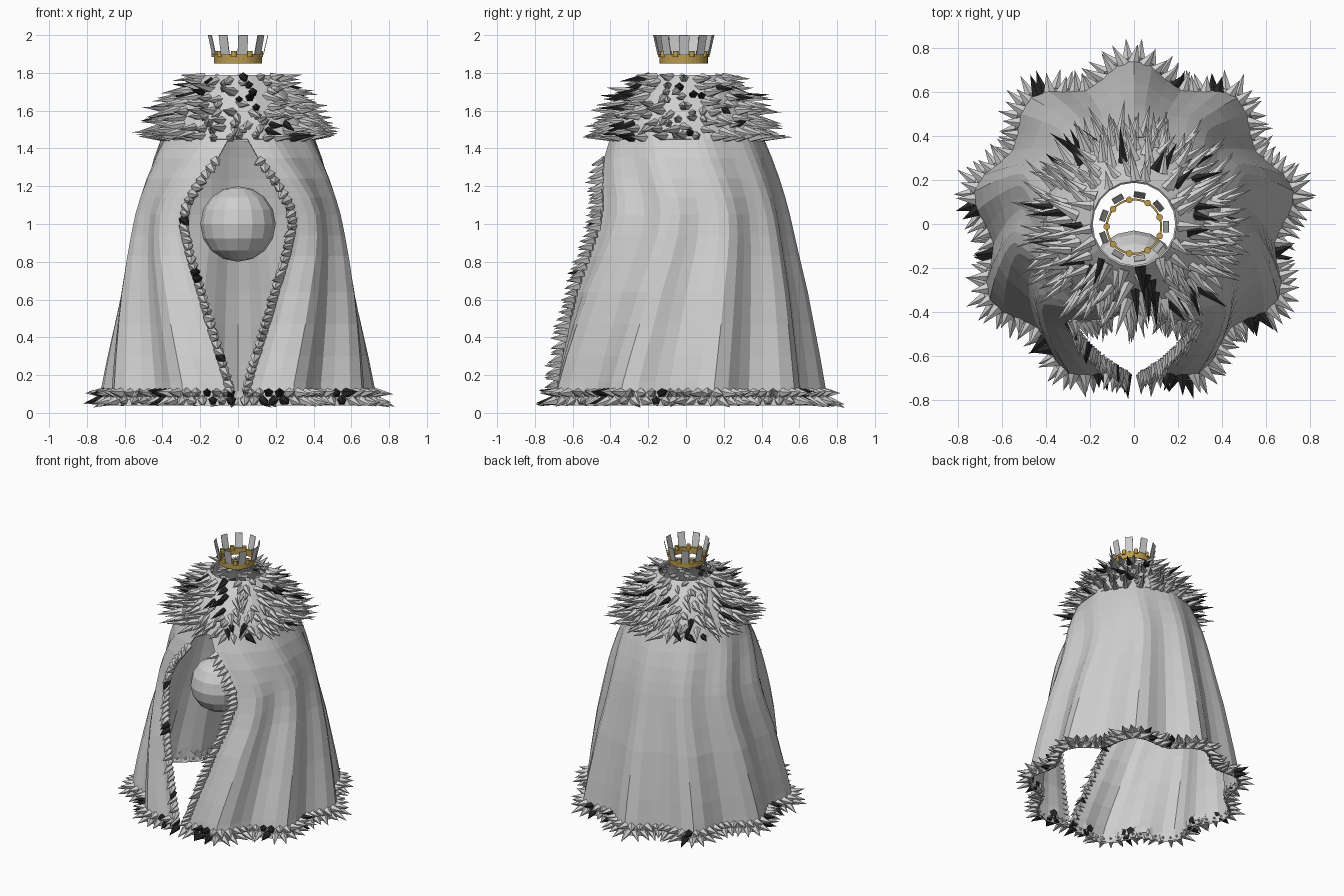
import bpy, bmesh, math, random
from mathutils import Vector, Matrix

if "Cube" in bpy.data.objects:
    bpy.data.objects.remove(bpy.data.objects["Cube"])

random.seed(4)


def material(name, rgb):
    m = bpy.data.materials.new(name)
    m.diffuse_color = (*rgb, 1)
    m.use_nodes = True
    m.node_tree.nodes["Principled BSDF"].inputs["Base Color"].default_value = m.diffuse_color
    return m


CLOTH = material("grey cloth", (0.62, 0.62, 0.62))
FUR = material("grey fur", (0.62, 0.62, 0.62))
BLACK = material("black fur", (0.02, 0.02, 0.02))
GOLD = material("gold", (0.5, 0.33, 0.075))
STEEL = material("grey crown plate", (0.62, 0.62, 0.62))


def finish(bm, name, *mats):
    me = bpy.data.meshes.new(name)
    bm.to_mesh(me)
    bm.free()
    ob = bpy.data.objects.new(name, me)
    bpy.context.collection.objects.link(ob)
    for m in mats:
        me.materials.append(m)
    return ob


def lerp(table, z):
    for (z0, v0), (z1, v1) in zip(table, table[1:]):
        if z <= z1:
            t = max(0, (z - z0) / (z1 - z0))
            return v0 + (v1 - v0) * t
    return table[-1][1]


def spike(bm, base, direction, length, radius, dark=0.08):
    d = direction.normalized()
    rot = d.to_track_quat('Z', 'Y').to_matrix().to_4x4()
    mat = Matrix.Translation(base + d * (length / 2 - 0.01)) @ rot
    geo = bmesh.ops.create_cone(bm, cap_ends=True, segments=5, radius1=radius,
                                radius2=0, depth=length, matrix=mat)
    idx = int(random.random() < dark)
    for f in {f for v in geo['verts'] for f in v.link_faces}:
        f.material_index = idx


# Cloak shape: outer radius and half width of the front opening by height
RADIUS = [(0.04, 0.755), (0.3, 0.71), (0.64, 0.645), (0.83, 0.6), (1.05, 0.55),
          (1.2, 0.51), (1.35, 0.455), (1.47, 0.405)]
OPENING = [(0.04, 0.035), (0.14, 0.05), (0.3, 0.1), (0.5, 0.165), (0.64, 0.205),
           (0.83, 0.265), (1.0, 0.3), (1.1, 0.28), (1.2, 0.22), (1.33, 0.12), (1.47, 0.04)]


def cloak_point(u, z):
    """u runs 0..1 from the right edge of the opening round the back to the left"""
    rmax = lerp(RADIUS, z)
    amp = 0.052 * max(0.1, 1 - z / 1.6)
    gap = math.asin(lerp(OPENING, z) / rmax)
    ang = -math.pi / 2 + gap + u * (2 * math.pi - 2 * gap)
    fold = math.cos(9 * (u - 0.5) * 2 * math.pi)
    if min(u, 1 - u) < 0.05:
        fold = max(fold, -0.1)
    r = rmax - amp + amp * fold
    return Vector((r * math.cos(ang), r * math.sin(ang), z))


def cloak_normal(u, z):
    t = cloak_point(min(1, u + 0.004), z) - cloak_point(max(0, u - 0.004), z)
    return Vector((t.y, -t.x, 0)).normalized()


# Cloak cloth
bm = bmesh.new()
COLS = 54
heights = [0.04, 0.16, 0.3, 0.47, 0.64, 0.83, 0.94, 1.05, 1.14, 1.24, 1.35, 1.47]
grid = [[bm.verts.new(cloak_point(i / COLS, z)) for i in range(COLS + 1)] for z in heights]
for a, b in zip(grid, grid[1:]):
    for i in range(COLS):
        bm.faces.new((a[i], a[i + 1], b[i + 1], b[i]))
cloak = finish(bm, "cloak", CLOTH)
thick = cloak.modifiers.new("thickness", 'SOLIDIFY')
thick.thickness = 0.008
thick.offset = -1

# Fur along the hem: two leaning rows outside, one short row inside, black tufts at intervals
TUFTS = [126, 72, 58, 258, 268, 283, 288, 193, 347, 234, 322, 174]
bm = bmesh.new()
N = 88
for row, (z, length, lift) in enumerate([(0.065, 0.1, -0.25), (0.105, 0.09, 0.05)]):
    for i in range(N):
        u = min(1, (i + 0.5 * row) / (N - 1))
        n, p = cloak_normal(u, z), cloak_point(u, z)
        side = Vector((-n.y, n.x, 0)) * random.uniform(-0.25, 0.35)
        d = n + side + Vector((0, 0, lift + random.uniform(-.15, .15)))
        deg = math.degrees(math.atan2(p.y, p.x)) % 360
        black = any(abs(deg - t) < 2.2 for t in TUFTS)
        spike(bm, p, d, length * random.uniform(0.85, 1.15), 0.029, 1 if black else 0)
for i in range(N):
    u = i / (N - 1)
    n = cloak_normal(u, 0.07)
    spike(bm, cloak_point(u, 0.07) - n * 0.002, -n, 0.035, 0.022)
finish(bm, "hem_fur", FUR, BLACK)

# Fur along both edges of the opening
bm = bmesh.new()
EDGE = 36
for u, side in ((0, 1), (1, -1)):
    for i in range(EDGE):
        z = 0.12 + i * (1.33 - 0.12) / (EDGE - 1)
        d = Vector((-side * 0.25, -1, random.uniform(-0.4, 0.0)))
        d.x += random.uniform(-0.3, 0.3)
        spike(bm, cloak_point(u, z), d, random.uniform(0.075, 0.1), 0.029, 0.06)
finish(bm, "opening_fur", FUR, BLACK)

# Collar shell
COLLAR = [(1.45, 0.415), (1.53, 0.385), (1.62, 0.335), (1.71, 0.27), (1.79, 0.195)]
bm = bmesh.new()
SIDES = 20
rings = []
for z, r in COLLAR:
    rings.append([bm.verts.new((r * math.cos(2 * math.pi * i / SIDES), r * math.sin(2 * math.pi * i / SIDES), z))
                  for i in range(SIDES)])
for a, b in zip(rings, rings[1:]):
    for i in range(SIDES):
        j = (i + 1) % SIDES
        bm.faces.new((a[i], a[j], b[j], b[i]))
collar = finish(bm, "collar", CLOTH)
thick = collar.modifiers.new("thickness", 'SOLIDIFY')
thick.thickness = 0.01

# Collar fur, with a black tuft at the upper front
bm = bmesh.new()
ROWS = 10
for k in range(ROWS):
    z0 = 1.455 + k * 0.035
    count = int(34 * lerp(COLLAR, z0) / 0.415)
    for i in range(count):
        a = (i + random.uniform(-0.45, 0.45) + 0.5 * (k % 2)) * 2 * math.pi / count
        z = min(1.775, max(1.455, z0 + random.uniform(-0.016, 0.016)))
        r = lerp(COLLAR, z) - 0.005
        b = a + random.uniform(-0.4, 0.4)
        lift = -0.12 + 0.16 * k / ROWS + random.uniform(-0.2, 0.2)
        if k == 0:
            lift = random.uniform(-0.03, 0.12)
        tuft = z > 1.6 and abs(math.degrees(a) % 360 - 285) < 9
        spike(bm, Vector((r * math.cos(a), r * math.sin(a), z)), Vector((math.cos(b), math.sin(b), lift)),
              random.uniform(0.1, 0.19) * (0.85 if k > 7 else 1), random.uniform(0.022, 0.028),
              1 if tuft else 0.08)
finish(bm, "collar_fur", FUR, BLACK)

# Ball held inside the cloak
bm = bmesh.new()
bmesh.ops.create_uvsphere(bm, u_segments=16, v_segments=8, radius=0.2,
                          matrix=Matrix.Translation((0, -0.23, 1.0)))
finish(bm, "ball", CLOTH)

# Crown band
CROWN = Matrix.Translation((0, -0.012, 0))
bm = bmesh.new()
S = 36
loops = [[bm.verts.new((r * math.cos(2 * math.pi * i / S), r * math.sin(2 * math.pi * i / S), z)) for i in range(S)]
         for r, z in ((0.128, 1.85), (0.128, 1.9), (0.119, 1.9), (0.119, 1.85))]
for k in range(4):
    a, b = loops[k], loops[(k + 1) % 4]
    for i in range(S):
        j = (i + 1) % S
        bm.faces.new((a[i], a[j], b[j], b[i]))
bm.transform(CROWN)
finish(bm, "crown_band", GOLD)

# Crown beads and slightly flared plates, alternating
beads, plates = bmesh.new(), bmesh.new()
for k in range(9):
    a = math.radians(40 * k + 20)
    bmesh.ops.create_cone(beads, cap_ends=True, segments=12, radius1=0.015, radius2=0.015, depth=0.034,
                          matrix=Matrix.Translation((0.124 * math.cos(a), 0.124 * math.sin(a), 1.9)))
    turn = Matrix.Rotation(math.radians(40 * k), 4, 'Z')
    lean = Matrix.Translation((0.146, 0, 1.947)) @ Matrix.Rotation(math.radians(13), 4, 'Y')
    bmesh.ops.create_cube(plates, size=1, matrix=turn @ lean @ Matrix.Diagonal((0.004, 0.052, 0.108, 1)))
beads.transform(CROWN)
plates.transform(CROWN)
finish(beads, "crown_beads", GOLD)
finish(plates, "crown_plates", STEEL)
